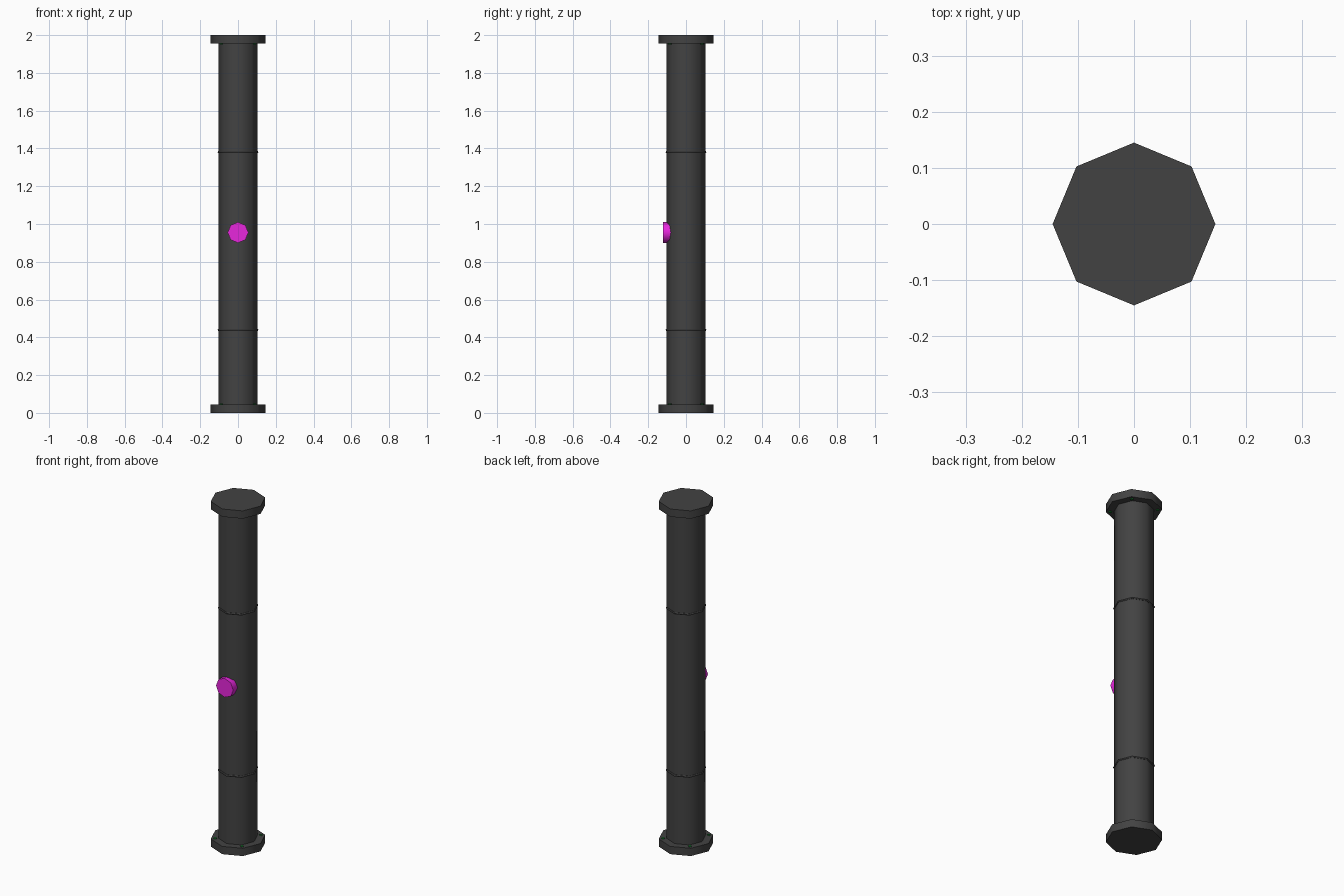
import bpy
from math import pi, cos, sin, radians

if "Cube" in bpy.data.objects:
    bpy.data.objects.remove(bpy.data.objects["Cube"])


def material(name, rgb):
    m = bpy.data.materials.new(name)
    m.diffuse_color = (*rgb, 1)
    m.use_nodes = True
    m.node_tree.nodes["Principled BSDF"].inputs["Base Color"].default_value = m.diffuse_color
    return m


IRON = material("dark_iron", (0.055, 0.055, 0.055))
MAGENTA = material("magenta", (0.8, 0.02, 0.72))
GREEN = material("green", (0.01, 0.2, 0.03))


def finish(name, mat, smooth=True):
    o = bpy.context.object
    o.name = name
    o.data.materials.append(mat)
    if smooth:
        bpy.ops.object.shade_smooth_by_angle(angle=radians(50))
    return o


def prism(name, r, z0, z1, mat, x=0, y=0, sides=8, smooth=True):
    bpy.ops.mesh.primitive_cylinder_add(vertices=sides, radius=r, depth=z1 - z0,
                                        location=(x, y, (z0 + z1) / 2))
    return finish(name, mat, smooth)


# Main pipe between the flanges
prism("pipe", 0.103, 0.02, 1.98, IRON)

# End flanges
prism("bottom_flange", 0.145, 0, 0.045, IRON)
prism("top_flange", 0.145, 1.955, 2, IRON)

# Thin weld beads around the pipe joints
for i, z in enumerate((0.44, 1.38)):
    bpy.ops.mesh.primitive_torus_add(major_segments=8, minor_segments=6, major_radius=0.102,
                                     minor_radius=0.006, location=(0, 0, z))
    finish(f"weld_bead_{i + 1}", IRON)

# Four small bolts on the inner face of each flange
for end, z in (("bottom", 0.045), ("top", 1.955)):
    for k in range(4):
        a = pi / 4 + k * pi / 2
        prism(f"{end}_bolt_{k + 1}", 0.009, z - 0.004, z + 0.004, GREEN,
              0.122 * cos(a), 0.122 * sin(a), sides=6, smooth=False)

# Round cap on the front of the pipe
bpy.ops.mesh.primitive_cylinder_add(vertices=8, radius=0.055, depth=0.045,
                                    location=(0, -0.1, 0.955), rotation=(pi / 2, 0, 0))
finish("front_cap", MAGENTA)
